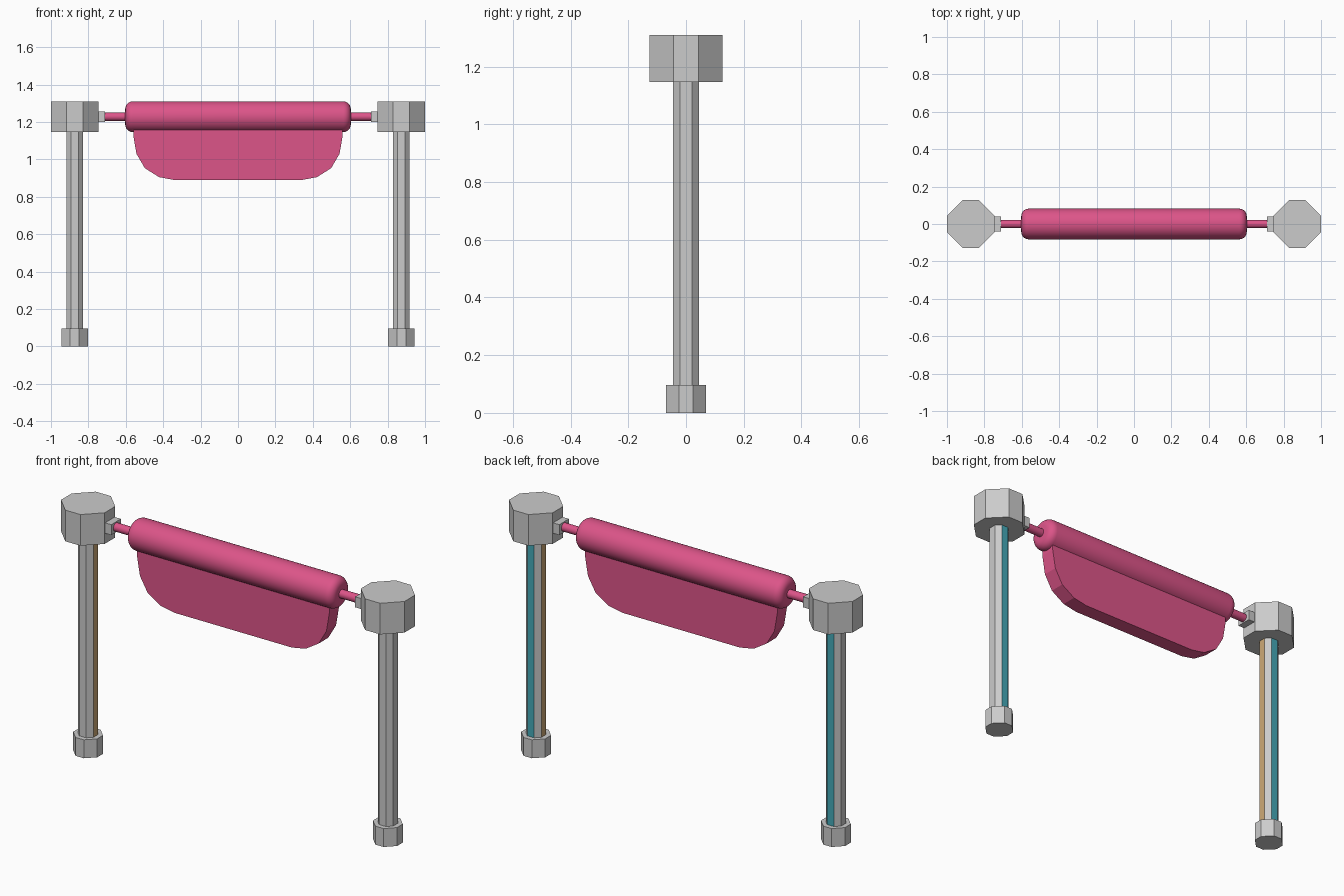
import bpy, bmesh, math
from mathutils import Matrix

if "Cube" in bpy.data.objects:
    bpy.data.objects.remove(bpy.data.objects["Cube"])

AXIS_Z = 1.228   # height of the roller axis
POST_X = 0.873


def material(name, color):
    m = bpy.data.materials.new(name)
    m.diffuse_color = (*color, 1)
    m.use_nodes = True
    m.node_tree.nodes["Principled BSDF"].inputs["Base Color"].default_value = m.diffuse_color
    return m


PINK = material("pink", (0.72, 0.09, 0.25))
TEAL = material("teal", (0.06, 0.40, 0.48))
TAN = material("tan", (0.62, 0.40, 0.18))


def finish(name, bm, mats=()):
    bmesh.ops.recalc_face_normals(bm, faces=bm.faces)
    me = bpy.data.meshes.new(name)
    bm.to_mesh(me)
    bm.free()
    ob = bpy.data.objects.new(name, me)
    bpy.context.collection.objects.link(ob)
    for m in mats:
        me.materials.append(m)
    return ob


def extrude(points, vec):
    """Solid from a closed outline of 3D points pushed along vec."""
    bm = bmesh.new()
    face = bm.faces.new([bm.verts.new(p) for p in points])
    new = bmesh.ops.extrude_face_region(bm, geom=[face], use_keep_orig=True)["geom"]
    bmesh.ops.translate(bm, vec=vec, verts=[g for g in new if isinstance(g, bmesh.types.BMVert)])
    return bm


def octagon(cx, r, f, z0, z1):
    """Octagonal prism: r = half width, f = half length of the axis-facing flats."""
    quarter = [(r, -f), (r, f), (f, r), (-f, r)]
    outline = quarter + [(-x, -y) for x, y in quarter]
    bm = extrude([(cx + x, y, z0) for x, y in outline], (0, 0, z1 - z0))
    bmesh.ops.recalc_face_normals(bm, faces=bm.faces)
    return bm


def lathe_x(name, profile, segments):
    """Revolve (x, radius) points around the roller axis."""
    bm = bmesh.new()
    rings = []
    for x, r in profile:
        rings.append([bm.verts.new((x, r * math.cos(2 * math.pi * i / segments),
                                    AXIS_Z + r * math.sin(2 * math.pi * i / segments)))
                      for i in range(segments)])
    for a, b in zip(rings, rings[1:]):
        for i in range(segments):
            j = (i + 1) % segments
            bm.faces.new((a[i], a[j], b[j], b[i]))
    bm.faces.new(rings[0])
    bm.faces.new(rings[-1])
    ob = finish(name, bm, [PINK])
    for o in bpy.context.selected_objects:
        o.select_set(False)
    ob.select_set(True)
    bpy.context.view_layer.objects.active = ob
    bpy.ops.object.shade_smooth_by_angle(angle=math.radians(40))
    return ob


# Two posts with foot, shaft, head and roller bracket
grey = material("grey", (0.6, 0.6, 0.6))
for side, s in (("left", -1), ("right", 1)):
    cx = s * POST_X
    finish(side + "_foot", octagon(cx, 0.07, 0.024, 0, 0.097))
    finish(side + "_head", octagon(cx, 0.127, 0.044, 1.146, 1.31))

    # Shaft: teal back strip and tan inner strip
    bm = octagon(cx, 0.045, 0.02, 0.097, 1.146)
    for f in bm.faces:
        if f.normal.y > 0.99:
            f.material_index = 1
        elif f.normal.x * s < -0.99:
            f.material_index = 2
    finish(side + "_shaft", bm, [grey, TEAL, TAN])

    bm = bmesh.new()
    bmesh.ops.create_cube(bm, size=1, matrix=Matrix.Translation((s * 0.729, 0, AXIS_Z))
                          @ Matrix.Diagonal((0.038, 0.08, 0.055, 1)))
    finish(side + "_bracket", bm)

# Thin rod through the roller
lathe_x("rod", [(-0.712, 0.022), (0.712, 0.022)], 24)

# Padded roller with rounded ends
R, BEV, HALF = 0.082, 0.04, 0.603
end = [(HALF - BEV + BEV * math.sin(a), R - BEV + BEV * math.cos(a))
       for a in (math.pi / 2 * k / 6 for k in range(7))]
lathe_x("roller", [(-x, r) for x, r in reversed(end)] + end, 32)

# Hanging panel with rounded lower corners
half = [(0.56, 1.21), (0.56, 1.13), (0.543, 1.03), (0.498, 0.953), (0.422, 0.905), (0.342, 0.89)]
outline = half + [(-x, z) for x, z in reversed(half)]
finish("hanging_panel", extrude([(x, -0.04, z) for x, z in outline], (0, 0.08, 0)), [PINK])
